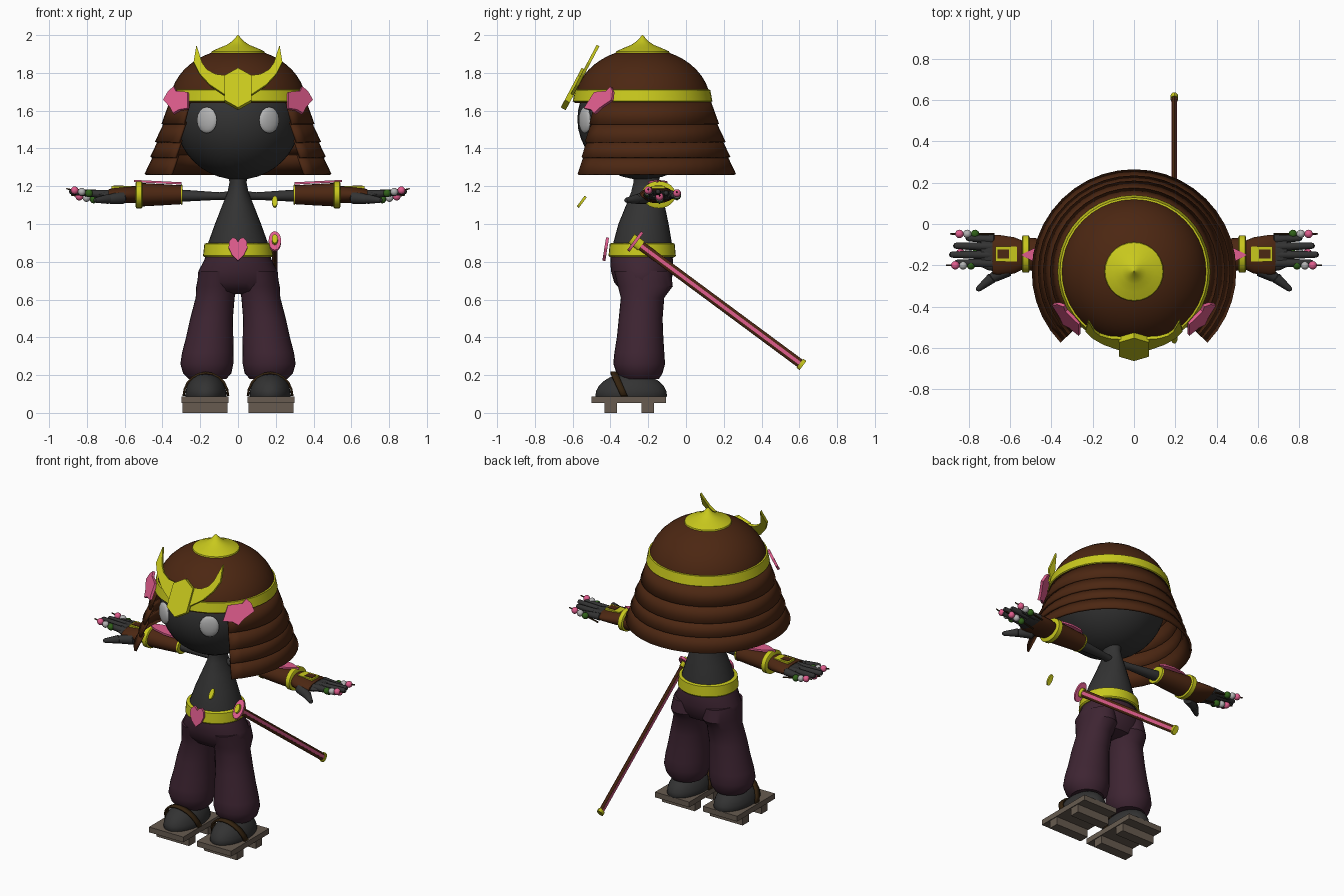
import bpy, bmesh, math
from mathutils import Vector as V

if "Cube" in bpy.data.objects:
    bpy.data.objects.remove(bpy.data.objects["Cube"])


def material(name, r, g, b):
    m = bpy.data.materials.new(name)
    m.diffuse_color = (r, g, b, 1)
    m.use_nodes = True
    m.node_tree.nodes["Principled BSDF"].inputs["Base Color"].default_value = m.diffuse_color
    return m


GOLD = material("gold", .58, .58, .012)
BROWN = material("lacquer_brown", .072, .020, .006)
PINK = material("pink", .75, .11, .27)
PURPLE = material("plum_cloth", .048, .018, .032)
BLACK = material("charcoal", .033, .033, .033)
PALE = material("pale_grey", .45, .45, .45)
GREEN = material("green", .03, .12, .01)
WOOD = material("grey_wood", .135, .105, .08)
STRAP = material("dark_strap", .035, .017, .005)
X, Y, Z, O = V((1, 0, 0)), V((0, 1, 0)), V((0, 0, 1)), V((0, 0, 0))


def finish(name, bm, mat, mirror=False, angle=35, solid=0):
    bmesh.ops.recalc_face_normals(bm, faces=bm.faces)
    me = bpy.data.meshes.new(name)
    bm.to_mesh(me)
    bm.free()
    me.materials.append(mat)
    ob = bpy.data.objects.new(name, me)
    bpy.context.collection.objects.link(ob)
    bpy.ops.object.select_all(action='DESELECT')
    ob.select_set(True)
    bpy.context.view_layer.objects.active = ob
    if angle:
        bpy.ops.object.shade_smooth_by_angle(angle=math.radians(angle))
    if solid:
        s = ob.modifiers.new("thickness", 'SOLIDIFY')
        s.thickness, s.offset = solid, -1
    if mirror:
        ob.modifiers.new("mirror", 'MIRROR')
    return ob


def loft(name, rings, mat, frame=(O, X, Y, Z), n=28, mirror=False, caps=True,
         a0=0, a1=math.tau, solid=0):
    """Rings are (centre u, centre v, height, radius u, radius v) in a frame."""
    o, u, v, w = frame
    full = a1 - a0 > 6.28
    count = n if full else n + 1
    bm = bmesh.new()
    rows = []
    for cu, cv, t, ru, rv in rings:
        angles = [a0 + (a1 - a0) * i / n for i in range(count)]
        rows.append([bm.verts.new(o + w * t + u * (cu + ru * math.cos(a)) + v * (cv + rv * math.sin(a)))
                     for a in angles])
    for r, s in zip(rows, rows[1:]):
        for i in range(n):
            j = (i + 1) % count
            bm.faces.new((r[i], r[j], s[j], s[i]))
    if caps and full:
        bm.faces.new(rows[0][::-1])
        bm.faces.new(rows[-1])
    return finish(name, bm, mat, mirror, solid=solid)


def lathe(name, profile, mat, cy=-.23, **k):
    return loft(name, [(0, cy, z, r, r) for r, z in profile], mat, **k)


def rod(name, p, q, r0, r1, mat, mirror=False, n=12):
    p, q = V(p), V(q)
    w = (q - p).normalized()
    u = w.cross(Z).normalized()
    L = (q - p).length
    prof = [(0, r0 * .5), (r0 * .4, r0), (L - r1, r1), (L - r1 * .35, r1 * .75), (L, r1 * .15)]
    return loft(name, [(0, 0, t, r, r) for t, r in prof], mat, (p, u, w.cross(u), w), n, mirror)


def ellipsoid(name, c, r, mat, turn=0, floor=None, mirror=False, seg=28):
    bm = bmesh.new()
    bmesh.ops.create_uvsphere(bm, u_segments=seg, v_segments=seg // 2, radius=1)
    for v in bm.verts:
        x, y, z = (a * b for a, b in zip(v.co, r))
        ct, st = math.cos(turn), math.sin(turn)
        v.co = V((c[0] + x * ct - y * st, c[1] + x * st + y * ct, c[2] + z))
        if floor is not None:
            v.co.z = max(v.co.z, floor)
    return finish(name, bm, mat, mirror, 50)


def plate(name, outline, o, u, v, thick, mat, mirror=False):
    o, u, v = V(o), V(u), V(v)
    w = u.cross(v).normalized() * thick / 2
    bm = bmesh.new()
    front = [bm.verts.new(o + u * a + v * b + w) for a, b in outline]
    back = [bm.verts.new(o + u * a + v * b - w) for a, b in outline]
    bm.faces.new(front)
    bm.faces.new(back[::-1])
    for i in range(len(front)):
        j = (i + 1) % len(front)
        bm.faces.new((front[j], front[i], back[i], back[j]))
    return finish(name, bm, mat, mirror, 0)


def box(name, x0, x1, y0, y1, z0, z1, mat):
    return plate(name, [(x0, y0), (x1, y0), (x1, y1), (x0, y1)], (0, 0, (z0 + z1) / 2), X, Y, z1 - z0, mat, True)


# Head and eyes
ellipsoid("head", (0, -.23, 1.555), (.33, .345, .32), BLACK, seg=40)
ellipsoid("eye", (.165, -.535, 1.55), (.06, .02, .07), PALE, turn=math.radians(28), mirror=True, seg=16)

# Helmet dome, band, top cap
dome = [(.36 * math.cos(a), 1.64 + .29 * math.sin(a)) for a in [math.pi / 2 * i / 12 for i in range(12)]]
lathe("helmet_dome", dome + [(.002, 1.93)], BROWN, n=40, caps=False)
lathe("helmet_band", [(.362, 1.645), (.37, 1.65), (.358, 1.71), (.345, 1.712)], GOLD, n=40, caps=False)
lathe("helmet_cap", [(.143, 1.905), (.14, 1.914), (.1, 1.932), (.06, 1.948), (.03, 1.968), (.002, 2.0)], GOLD)

# Neck guard: four overlapping tiers, open at the face
for k, (r0, z0, r1, z1) in enumerate([(.362, 1.65, .405, 1.53), (.388, 1.545, .44, 1.435),
                                      (.42, 1.45, .465, 1.355), (.445, 1.37, .495, 1.265)]):
    lathe(f"neck_guard_{k + 1}", [(r1, z1), (r0, z0)], BROWN, n=30, solid=.014,
          a0=math.radians(-44), a1=math.radians(224))

# Helmet crest and side petals
slant = (0, .53, 1)
plate("crest_horn", [(.0, 1.69), (.075, 1.685), (.15, 1.735), (.205, 1.795), (.235, 1.855), (.22, 1.945),
                     (.19, 1.85), (.165, 1.815), (.12, 1.79), (0, 1.775)],
      (0, -.643 - .53 * 1.61, 0), X, slant, .016, GOLD, True)
plate("crest_centre", [(0, 1.61), (.072, 1.65), (.072, 1.78), (0, 1.82), (-.072, 1.78), (-.072, 1.65)],
      (0, -.65 - .53 * 1.61, 0), X, slant, .03, GOLD)
plate("helmet_petal", [(.1, 0), (.085, .05), (.055, .078), (.03, .052), (-.06, .045), (-.1, -.05),
                       (-.04, -.058), (-.005, -.08), (.03, -.045)],
      (.32, -.455, 1.655), (.72, .66, 0), (-.3, .3, .9), .016, PINK, True)

# Torso, belt, heart buckle
loft("torso", [(0, -.23, .82, .17, .165), (0, -.23, .9, .158, .155), (0, -.225, 1.0, .122, .133),
               (0, -.215, 1.1, .083, .102), (0, -.21, 1.17, .055, .08), (0, -.21, 1.22, .045, .068),
               (0, -.21, 1.3, .06, .07)], BLACK)
loft("belt", [(0, -.232, .825, .178, .172), (0, -.232, .832, .185, .178), (0, -.232, .895, .178, .172),
              (0, -.232, .9, .165, .16)], GOLD, n=36)
heart = [(0, .805), (.032, .835), (.05, .875), (.046, .908), (.028, .928), (.012, .922), (0, .905)]
plate("heart_buckle", heart + [(-a, b) for a, b in heart[-2:0:-1]], (0, -.435 - .805 * .16, 0),
      X, (0, .16, 1), .016, PINK)

# Trousers
loft("trouser_hips", [(0, -.235, .85, .165, .16), (0, -.235, .81, .178, .166), (0, -.232, .75, .21, .165),
                      (0, -.23, .69, .215, .15), (0, -.225, .645, .19, .115), (0, -.22, .63, .12, .06)], PURPLE)
loft("trouser_leg", [(.11, -.23, .75, .095, .15), (.113, -.215, .67, .108, .145), (.121, -.23, .61, .103, .115),
                     (.14, -.24, .5, .113, .116), (.15, -.243, .4, .125, .123), (.16, -.247, .32, .136, .132),
                     (.165, -.248, .26, .14, .137), (.163, -.246, .21, .128, .122), (.162, -.243, .18, .1, .1)],
     PURPLE, mirror=True)

# Feet and wooden sandals
ellipsoid("foot", (.17, -.29, .09), (.11, .19, .122), BLACK, floor=.084, mirror=True)
box("sandal_sole", .05, .3, -.5, -.105, .052, .087, WOOD)
box("sandal_tooth_front", .055, .295, -.432, -.366, 0, .054, WOOD)
box("sandal_tooth_back", .055, .295, -.235, -.17, 0, .054, WOOD)
arch = [math.pi * i / 10 for i in range(11)]
bm = bmesh.new()
edges = [[bm.verts.new((.17 + .112 * math.cos(a), -.325 + d - .055 * math.sin(a), .088 + .118 * math.sin(a)))
          for a in arch] for d in (-.02, .016)]
for i in range(10):
    bm.faces.new((edges[0][i], edges[0][i + 1], edges[1][i + 1], edges[1][i]))
finish("sandal_strap", bm, STRAP, True, solid=-.012)

# Arms and armour
along_x = (O, Y, Z, X)
loft("arm", [(-.19, 1.15, .0, .03, .028), (-.165, 1.148, .1, .024, .02), (-.15, 1.15, .3, .036, .032),
             (-.145, 1.155, .56, .045, .035)], BLACK, along_x, 16, True)
loft("forearm_guard", [(-.148, 1.155, .3, .062, .05), (-.147, 1.155, .4, .072, .056),
                       (-.146, 1.155, .51, .08, .062)], BROWN, along_x, 24, True)
loft("guard_rim", [(-.148, 1.155, .293, .064, .052), (-.148, 1.155, .303, .066, .054)], GOLD, along_x, 24, True)
loft("wrist_ring", [(-.145, 1.155, .505, .08, .064), (-.145, 1.155, .51, .09, .072),
                    (-.145, 1.155, .538, .09, .072), (-.145, 1.155, .543, .08, .062)], GOLD, along_x, 24, True)
plate("forearm_petal", [(.55, 0), (.48, .035), (.4, .052), (.33, .048), (.3, .03), (.32, 0), (.3, -.03),
                        (.33, -.048), (.4, -.052), (.48, -.035)], (0, -.15, 1.2), (1, 0, .05), Y, .012, PINK, True)
loft("hand_guard", [(-.15, 1.155, .54, .07, .045), (-.152, 1.155, .58, .088, .045),
                    (-.15, 1.155, .66, .098, .036), (-.148, 1.155, .685, .092, .028)], BROWN, along_x, 24, True)
loft("palm", [(-.148, 1.152, .6, .08, .03), (-.14, 1.152, .7, .086, .026), (-.132, 1.156, .74, .076, .018)],
     BLACK, along_x, 20, True)
box("hand_plate", .565, .67, -.182, -.11, 1.188, 1.2, GOLD)
box("hand_plate_inset", .605, .66, -.168, -.124, 1.197, 1.203, BROWN)
for k, (y0, x1, y1, z1) in enumerate([(-.075, .815, -.068, 1.15), (-.11, .875, -.105, 1.165),
                                      (-.15, .895, -.148, 1.172), (-.19, .87, -.187, 1.168)]):
    rod(f"finger_{k + 1}", (.67, y0, 1.155), (x1, y1, z1), .023, .015, BLACK, True)
rod("thumb", (.6, -.215, 1.14), (.7, -.268, 1.13), .034, .026, BLACK, True)
rod("thumb_tip", (.68, -.255, 1.133), (.762, -.322, 1.125), .026, .014, BLACK, True)

# Skewers with three coloured beads, held between the fingers
for k, (x, y, z) in enumerate([(.845, -.048, 1.163), (.84, -.14, 1.145), (.865, -.2, 1.178)]):
    rod(f"skewer_{k + 1}", (x - .17, y, z - .034), (x + .045, y, z + .009), .005, .004, STRAP, True, 6)
    for i, (colour, mat) in enumerate([("pink", PINK), ("white", PALE), ("green", GREEN)]):
        ellipsoid(f"bead_{colour}_{k + 1}", (x - .038 * i, y, z - .0076 * i), (.021, .021, .021),
                  mat, mirror=True, seg=14)

# Sheathed sword: guard, scabbard with side stripes, end cap, separate pommel
w = V((0, .885, -.655)).normalized()
sword = (V((.195, -.265, .905)), X, w.cross(X), w)


def sword_part(name, mat, t0, t1, ru, rv):
    loft(name, [(0, 0, t0, ru, rv), (0, 0, t1, ru, rv)], mat, sword, 16)


sword_part("scabbard", BROWN, 0, 1.09, .012, .024)
for side in (-1, 1):
    plate("scabbard_stripe", [(.03, -.009), (1.08, -.009), (1.08, .009), (.03, .009)],
          sword[0] + X * side * .0115, w, sword[2], .005, PINK)
sword_part("scabbard_end", GOLD, 1.08, 1.1, .018, .03)
sword_part("sword_collar", GOLD, -.03, .035, .016, .029)
sword_part("sword_guard", PINK, -.012, .004, .033, .062)
sword_part("sword_pommel", GOLD, -.364, -.35, .015, .035)
